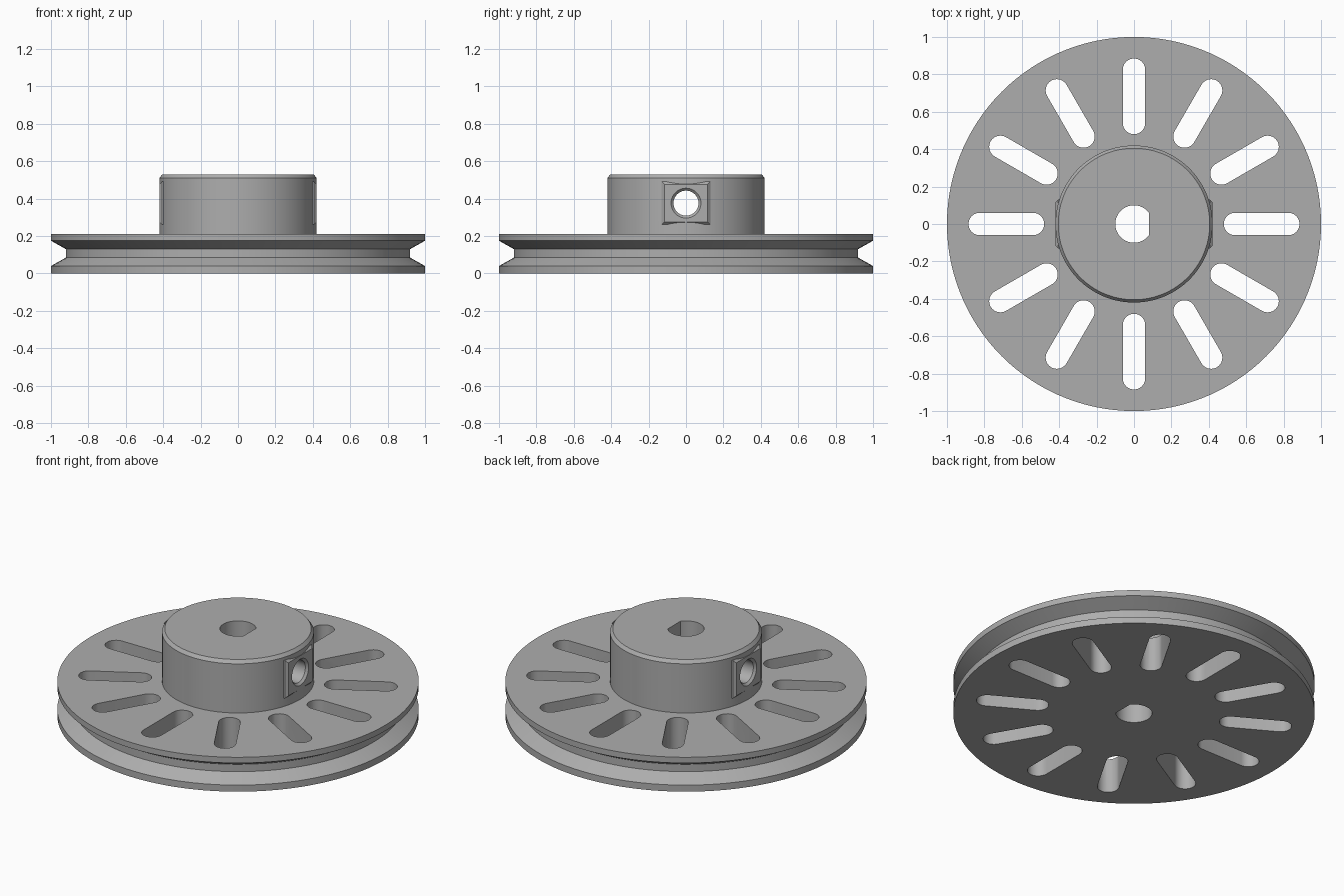
import bpy, bmesh, math
from mathutils import Matrix, Vector

cube = bpy.data.objects.get("Cube")
if cube:
    bpy.data.objects.remove(cube, do_unlink=True)

GREY = 0.42
SEGMENTS = 120
SLOTS = 12

metal = bpy.data.materials.new("grey metal")
metal.use_nodes = True
metal.diffuse_color = (GREY, GREY, GREY, 1)
metal.node_tree.nodes["Principled BSDF"].inputs["Base Color"].default_value = (GREY, GREY, GREY, 1)


def make_object(name, bm):
    bmesh.ops.recalc_face_normals(bm, faces=bm.faces)
    mesh = bpy.data.meshes.new(name)
    bm.to_mesh(mesh)
    bm.free()
    mesh.materials.append(metal)
    obj = bpy.data.objects.new(name, mesh)
    bpy.context.collection.objects.link(obj)
    return obj


def lathe(name, profile, segments=SEGMENTS):
    """Solid of revolution about z from (radius, height) points, capped at both ends."""
    bm = bmesh.new()
    rings = []
    for r, z in profile:
        angles = [math.tau * i / segments for i in range(segments)]
        rings.append([bm.verts.new((r * math.cos(a), r * math.sin(a), z)) for a in angles])
    for low, high in zip(rings, rings[1:]):
        for i in range(segments):
            j = (i + 1) % segments
            bm.faces.new((low[i], low[j], high[j], high[i]))
    bm.faces.new(rings[0])
    bm.faces.new(rings[-1])
    return make_object(name, bm)


def prism(name, outline, bottom, top):
    """Upright prism over a flat outline."""
    bm = bmesh.new()
    face = bm.faces.new([bm.verts.new((x, y, bottom)) for x, y in outline])
    moved = bmesh.ops.extrude_face_region(bm, geom=[face])["geom"]
    verts = [v for v in moved if isinstance(v, bmesh.types.BMVert)]
    bmesh.ops.translate(bm, verts=verts, vec=(0, 0, top - bottom))
    return make_object(name, bm)


def arc(cx, radius, start, end, steps):
    angles = [math.radians(start + (end - start) * i / steps) for i in range(steps + 1)]
    return [(cx + radius * math.cos(a), radius * math.sin(a)) for a in angles]


def combine(target, tool, operation):
    mod = target.modifiers.new(tool.name, "BOOLEAN")
    mod.operation = operation
    mod.solver = "EXACT"
    mod.object = tool
    with bpy.context.temp_override(object=target, active_object=target):
        bpy.ops.object.modifier_apply(modifier=mod.name)
    bpy.data.objects.remove(tool, do_unlink=True)


# Grooved wheel and chamfered hub in one turned profile
pulley = lathe("pulley_body", [
    (1, 0), (1, 0.04), (0.92, 0.085), (0.92, 0.13), (1, 0.175), (1, 0.21),
    (0.42, 0.21), (0.42, 0.51), (0.405, 0.53)])

# Chamfered set screw pads on both sides of the hub
for side in (-1, 1):
    bm = bmesh.new()
    bmesh.ops.create_cube(bm, size=1, matrix=Matrix.Translation((side * 0.321, 0, 0.376))
                          @ Matrix.Diagonal((0.2, 0.26, 0.23, 1)))
    outer = [e for e in bm.edges if all(v.co.x * side > 0.4 for v in e.verts)]
    bmesh.ops.bevel(bm, geom=outer, offset=0.014, segments=1, affect="EDGES")
    combine(pulley, make_object("screw_pad", bm), "UNION")

# Radial slots through the wheel
outline = arc(0.825, 0.06, -90, 90, 12) + arc(0.54, 0.06, 90, 270, 12)
for k in range(SLOTS):
    turn = Matrix.Rotation(math.tau * k / SLOTS, 3, "Z")
    points = [(turn @ Vector((x, y, 0))).xy for x, y in outline]
    combine(pulley, prism("slot_cutter", points, -0.1, 0.3), "DIFFERENCE")

# Shaft bore with one flat side
flat = math.degrees(math.acos(0.8))
combine(pulley, prism("bore_cutter", arc(0, 0.1, flat, 360 - flat, 40), -0.1, 0.7), "DIFFERENCE")

# Set screw hole across the hub, countersunk at both mouths
screw = lathe("screw_cutter", [(0.09, -0.431), (0.067, -0.408), (0.067, 0.408), (0.09, 0.431)], 40)
screw.data.transform(Matrix.Translation((0, 0, 0.376)) @ Matrix.Rotation(math.pi / 2, 4, "Y"))
combine(pulley, screw, "DIFFERENCE")

# Smooth the round walls and keep the machined edges crisp
bpy.ops.object.select_all(action="DESELECT")
pulley.select_set(True)
bpy.context.view_layer.objects.active = pulley
bpy.ops.object.shade_smooth_by_angle(angle=math.radians(20))
